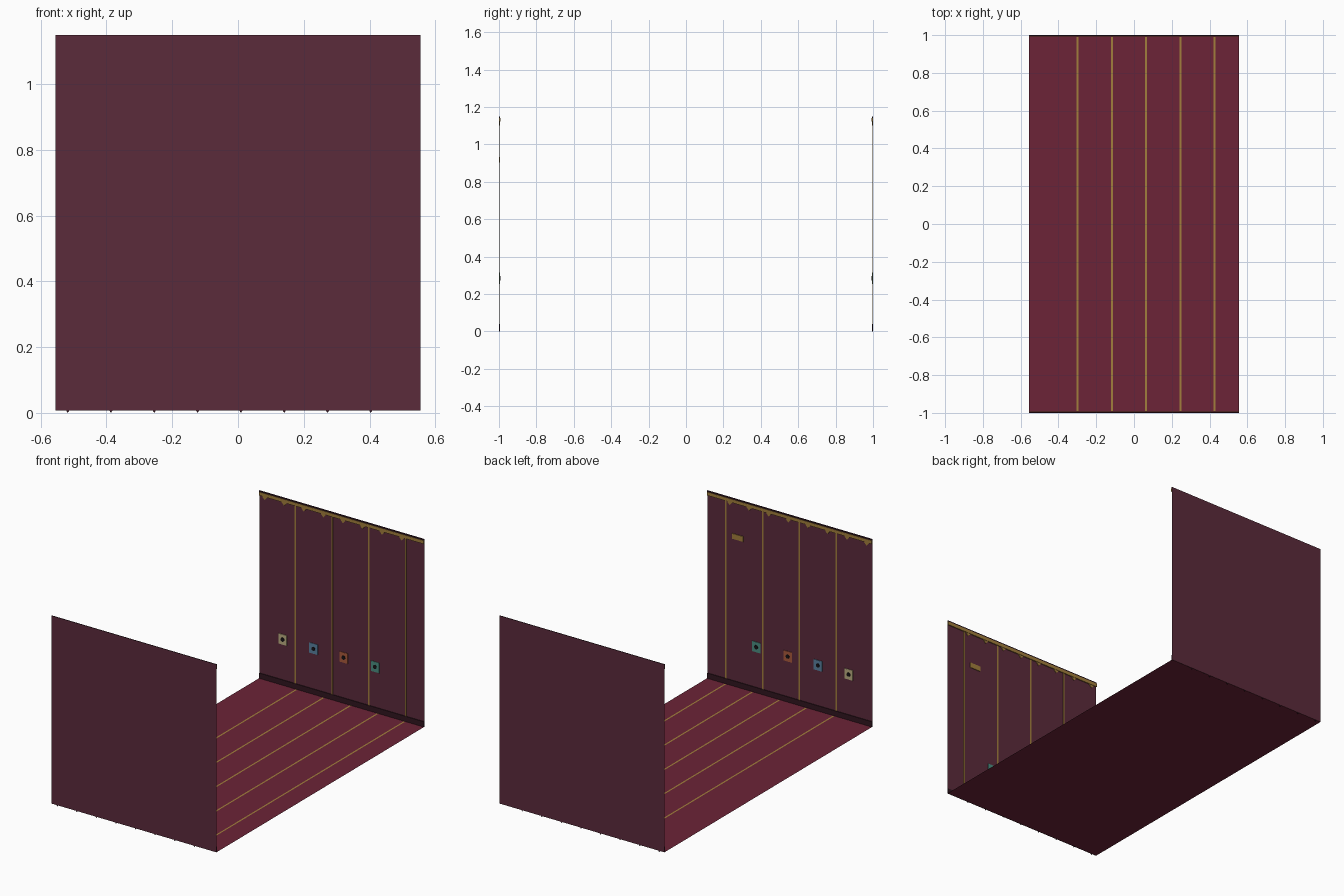
import bpy, bmesh, math
from mathutils import Vector

if "Cube" in bpy.data.objects:
    bpy.data.objects.remove(bpy.data.objects["Cube"])

HW, TOP, BASE = 0.555, 1.15, 0.008


def mat(name, rgb):
    m = bpy.data.materials.new(name)
    m.diffuse_color = (*rgb, 1)
    m.use_nodes = True
    m.node_tree.nodes["Principled BSDF"].inputs["Base Color"].default_value = m.diffuse_color
    return m


FLOOR = mat("floor_red", (0.15, 0.017, 0.038))
WALL = mat("wall_maroon", (0.105, 0.024, 0.044))
DARK = mat("dark_trim", (0.03, 0.008, 0.014))
GOLD = mat("gold", (0.36, 0.21, 0.045))
BLACK = mat("black", (0.008, 0.006, 0.008))
PLATES = [(-0.397, mat("cream", (0.5, 0.42, 0.22))),
          (-0.19, mat("blue", (0.1, 0.22, 0.35))),
          (0.013, mat("orange", (0.4, 0.1, 0.045))),
          (0.225, mat("teal", (0.07, 0.27, 0.22)))]


def make(name, bm, material):
    bmesh.ops.recalc_face_normals(bm, faces=bm.faces)
    me = bpy.data.meshes.new(name)
    bm.to_mesh(me)
    bm.free()
    me.materials.append(material)
    ob = bpy.data.objects.new(name, me)
    bpy.context.collection.objects.link(ob)
    return ob


def sheet(name, pts, material):
    bm = bmesh.new()
    bm.faces.new([bm.verts.new(p) for p in pts])
    return make(name, bm, material)


def panel(name, side, outline, depth, material):
    # prism on the inner face of a wall; outline is in (x, z)
    bm = bmesh.new()
    f = bm.faces.new([bm.verts.new((x, side * 0.9985, z)) for x, z in outline])
    new = bmesh.ops.extrude_face_region(bm, geom=[f])["geom"]
    bmesh.ops.translate(bm, vec=Vector((0, -side * depth, 0)),
                        verts=[v for v in new if isinstance(v, bmesh.types.BMVert)])
    return make(name, bm, material)


def rect(x, z, w, h):
    return [(x - w/2, z - h/2), (x + w/2, z - h/2), (x + w/2, z + h/2), (x - w/2, z + h/2)]


# floor and its inlaid gold lines
sheet("floor", [(-HW, -1, BASE), (HW, -1, BASE), (HW, 1, BASE), (-HW, 1, BASE)], FLOOR)
for i, x in enumerate((-0.30, -0.117, 0.064, 0.246, 0.427)):
    z = BASE + 0.0015
    sheet(f"floor_line_{i}", [(x - .005, -.99, z), (x + .005, -.99, z),
                              (x + .005, .99, z), (x - .005, .99, z)], GOLD)

for tag, s in (("front", -1), ("back", 1)):
    # wall sheet, skirting and crown band
    sheet(f"{tag}_wall", [(-HW, s, BASE), (HW, s, BASE), (HW, s, TOP), (-HW, s, TOP)], WALL)
    panel(f"{tag}_skirting", s, rect(0, 0.024, 2*HW, 0.032), 0.004, DARK)
    panel(f"{tag}_top_edge", s, rect(0, 1.146, 2*HW, 0.008), 0.004, DARK)
    panel(f"{tag}_crown_band", s, rect(0, 1.132, 2*HW, 0.02), 0.006, GOLD)
    # vertical gold seams
    for i, x in enumerate((-0.313, -0.065, 0.182, 0.43)):
        panel(f"{tag}_seam_{i}", s, rect(x, 0.581, 0.009, 1.082), 0.002, GOLD)
    # row of pennants below the band, small dark points at the foot
    for i in range(8):
        x = -0.518 + 0.1317 * i
        panel(f"{tag}_pennant_{i}", s,
              [(x - .018, 1.122), (x, 1.102), (x + .018, 1.122)], 0.004, GOLD)
        panel(f"{tag}_foot_point_{i}", s,
              [(x - .008, .012), (x, 0), (x + .008, .012)], 0.003, DARK)
    # coloured plates with dark round centres
    for i, (x, m) in enumerate(PLATES):
        panel(f"{tag}_plate_{i}", s, rect(x, 0.285, 0.056, 0.062), 0.003, m)
        ring = [(x + .012 * math.cos(a * math.pi / 6), .285 + .012 * math.sin(a * math.pi / 6))
                for a in range(12)]
        panel(f"{tag}_plate_hole_{i}", s, ring, 0.006, BLACK)

# small plaque on the front wall
panel("wall_plaque", -1, rect(0.35, 0.918, 0.075, 0.032), 0.004, GOLD)
